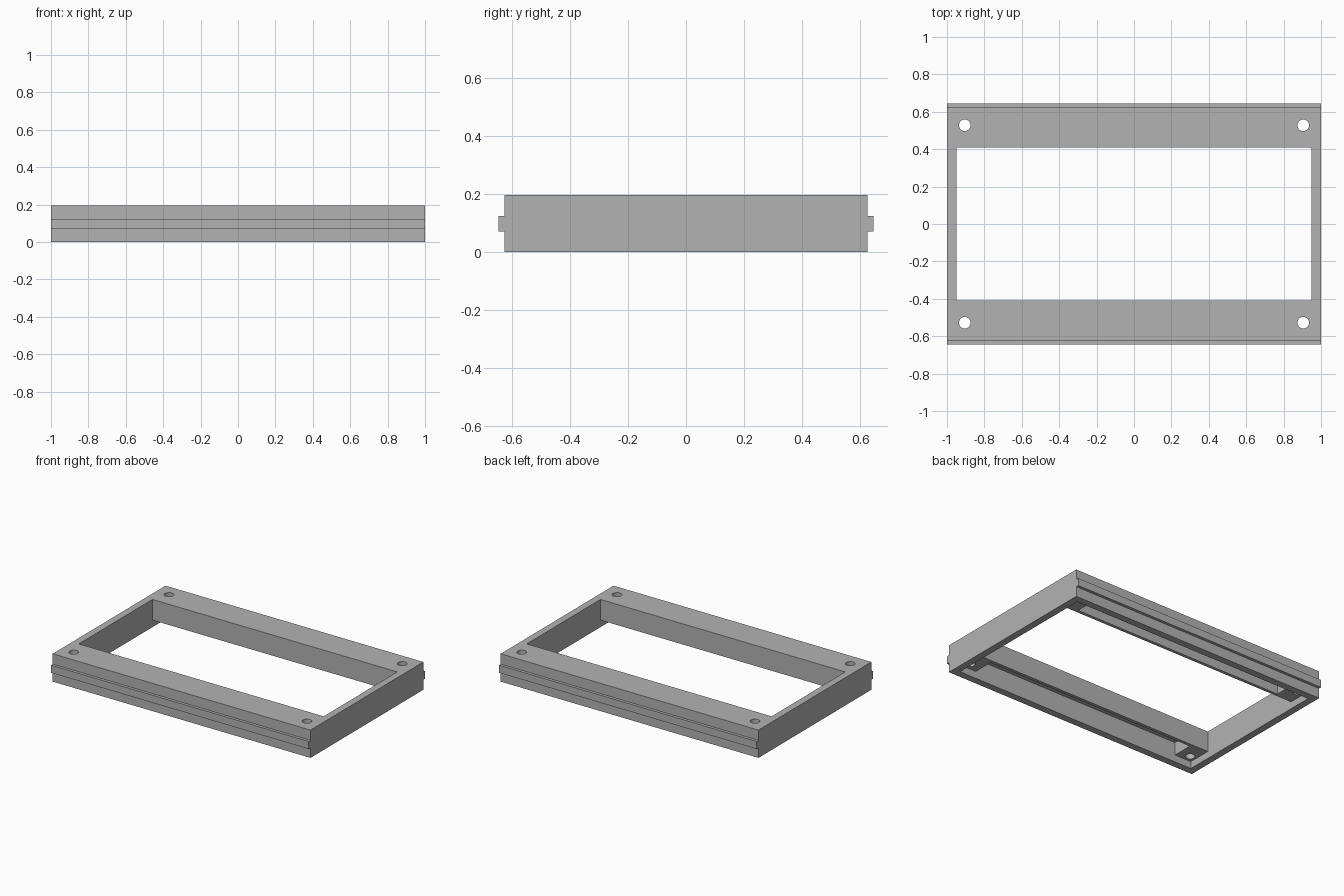
import bpy, bmesh

if "Cube" in bpy.data.objects:
    bpy.data.objects.remove(bpy.data.objects["Cube"], do_unlink=True)

HEIGHT = 0.195
LEDGE = 0.05

grey = bpy.data.materials.new("plain grey")
grey.use_nodes = True
colour = (0.45, 0.45, 0.45, 1)
grey.diffuse_color = colour
grey.node_tree.nodes["Principled BSDF"].inputs["Base Color"].default_value = colour


def add_object(name, bm):
    bmesh.ops.recalc_face_normals(bm, faces=bm.faces)
    mesh = bpy.data.meshes.new(name)
    bm.to_mesh(mesh)
    bm.free()
    mesh.materials.append(grey)
    obj = bpy.data.objects.new(name, mesh)
    bpy.context.collection.objects.link(obj)
    return obj


def box(name, low, high):
    bm = bmesh.new()
    bmesh.ops.create_cube(bm, size=1)
    for v in bm.verts:
        v.co = [h if c > 0 else l for c, l, h in zip(v.co, low, high)]
    return add_object(name, bm)


def cut(target, cutter):
    mod = target.modifiers.new("cut", "BOOLEAN")
    mod.operation = "DIFFERENCE"
    mod.solver = "EXACT"
    mod.object = cutter
    bpy.context.view_layer.objects.active = target
    bpy.ops.object.modifier_apply(modifier=mod.name)
    bpy.data.objects.remove(cutter, do_unlink=True)


# Frame body: half profile with a side tongue, mirrored and extruded along x
half = [(0.625, 0), (0.625, 0.07), (0.645, 0.07),
        (0.645, 0.123), (0.625, 0.123), (0.625, HEIGHT)]
profile = half + [(-y, z) for y, z in reversed(half)]
bm = bmesh.new()
face = bm.faces.new([bm.verts.new((-1, y, z)) for y, z in profile])
ext = bmesh.ops.extrude_face_region(bm, geom=[face])
moved = [g for g in ext["geom"] if isinstance(g, bmesh.types.BMVert)]
bmesh.ops.translate(bm, verts=moved, vec=(2, 0, 0))
frame = add_object("frame", bm)

# Central window and shallow recess under it
cut(frame, box("window_cutter", (-0.95, -0.408, -0.1), (0.95, 0.408, 0.3)))
cut(frame, box("recess_cutter", (-0.95, -0.575, -0.1), (0.95, 0.575, LEDGE)))

for side in (-1, 1):
    # Hollow channel under each long beam
    y0, y1 = sorted((side * 0.43, side * 0.575))
    cut(frame, box("channel_cutter", (-0.82, y0, -0.1), (0.82, y1, 0.14)))
    # Corner screw holes
    for x in (-0.905, 0.905):
        bm = bmesh.new()
        bmesh.ops.create_cone(bm, cap_ends=True, segments=32, radius1=0.031,
                              radius2=0.031, depth=1)
        bmesh.ops.translate(bm, verts=bm.verts, vec=(x, side * 0.528, 0))
        cut(frame, add_object("hole_cutter", bm))

# Smooth hole walls, sharp edges everywhere else
bpy.ops.object.select_all(action="DESELECT")
frame.select_set(True)
bpy.context.view_layer.objects.active = frame
bpy.ops.object.shade_smooth_by_angle()
